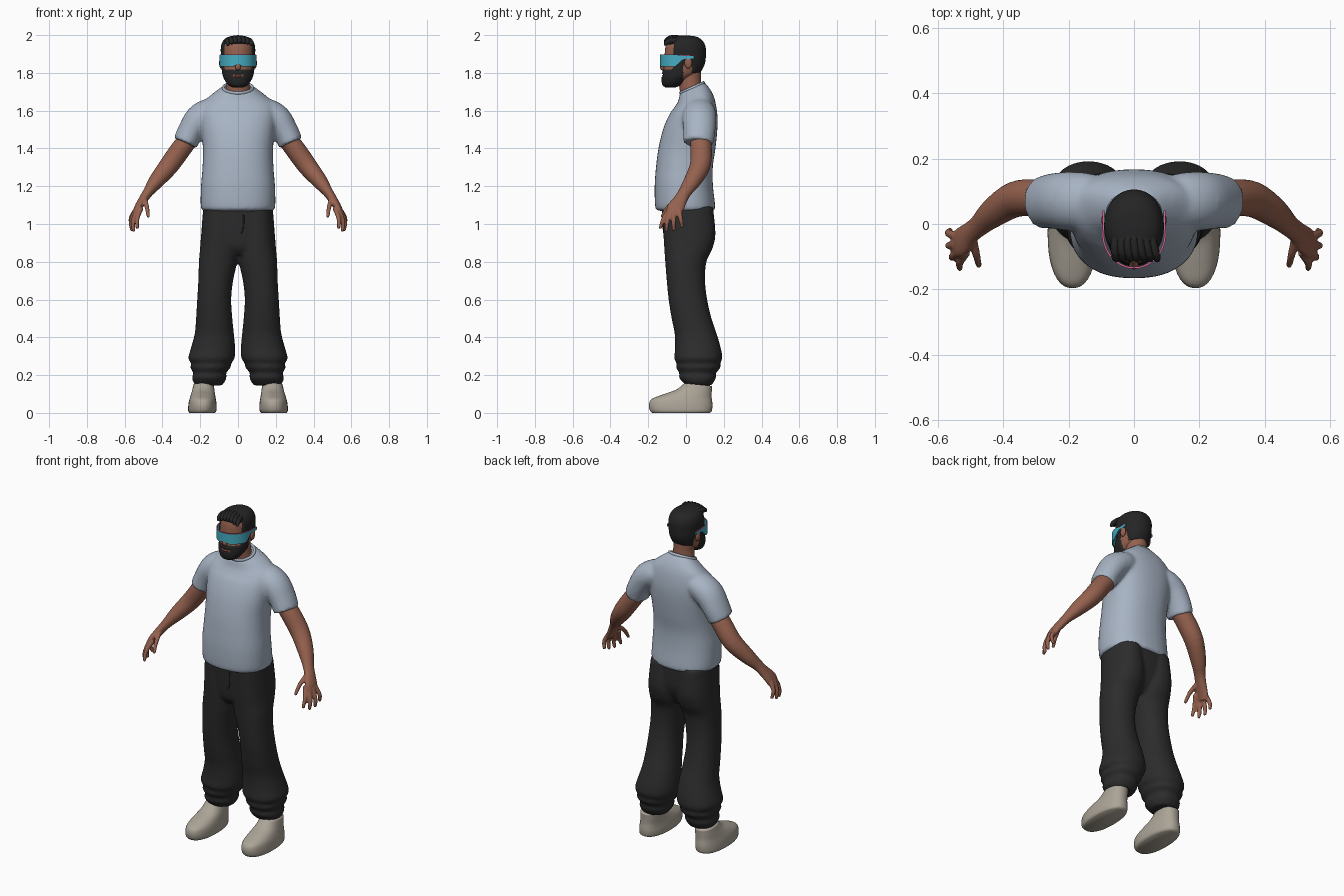
import bpy, bmesh
from math import sin, cos, pi, radians, copysign
from mathutils import Vector, Matrix

cube = bpy.data.objects.get("Cube")
if cube:
    bpy.data.objects.remove(cube, do_unlink=True)


def material(name, r, g, b):
    m = bpy.data.materials.new(name)
    m.use_nodes = True
    m.diffuse_color = (r, g, b, 1)
    bsdf = next(n for n in m.node_tree.nodes if n.type == 'BSDF_PRINCIPLED')
    bsdf.inputs["Base Color"].default_value = (r, g, b, 1)
    bsdf.inputs["Roughness"].default_value = 0.8
    return m


SKIN = material("skin", .30, .12, .077)
HAIR = material("dark hair", .018, .018, .018)
SHIRT = material("pale blue cotton", .39, .455, .55)
PANTS = material("charcoal cloth", .025, .025, .025)
SHOE = material("stone canvas", .41, .37, .31)
VISOR = material("cyan lens", .06, .42, .54)
RIM = material("pink rim", .75, .12, .3)
LIPS = material("lips", .24, .07, .055)


def smooth_rows(rows, steps):
    """Catmull-Rom interpolation between the given rows of numbers."""
    out, last = [], len(rows) - 1
    for i in range(last):
        quad = zip(rows[max(i - 1, 0)], rows[i], rows[i + 1], rows[min(i + 2, last)])
        quad = list(quad)
        for k in range(steps):
            t = k / steps
            out.append([b + t * ((c - a) + t * ((2*a - 5*b + 4*c - d) + t * (3*(b - c) + d - a))) / 2
                        for a, b, c, d in quad])
    return out + [list(rows[-1])]


def skin_rings(bm, rings):
    """Bridge closed rings of points and cap both ends."""
    rings = [[bm.verts.new(p) for p in ring] for ring in rings]
    n = len(rings[0])
    for a, b in zip(rings, rings[1:]):
        for i in range(n):
            j = (i + 1) % n
            bm.faces.new((a[i], a[j], b[j], b[i]))
    bm.faces.new(rings[0])
    bm.faces.new(rings[-1])


def squash(v, power):
    return copysign(abs(v) ** (2 / power), v)


def stack(bm, rows, side=1, power=2.0, seg=40, steps=5):
    """Horizontal sections: z, x min, x max, y front, y back, slope."""
    rings = []
    for z, x0, x1, y0, y1, slope in smooth_rows(rows, steps):
        ring = []
        for i in range(seg):
            a = 2 * pi * i / seg
            dy = (y1 - y0) / 2 * squash(sin(a), power)
            x = (x0 + x1) / 2 + (x1 - x0) / 2 * squash(cos(a), power)
            ring.append((side * x, (y0 + y1) / 2 + dy, z + slope * dy))
        rings.append(ring)
    skin_rings(bm, rings)


def tube(bm, rows, side=1, seg=20, steps=4):
    """Sections along a path: x, y, z, thickness, depth radius."""
    rows = smooth_rows(rows, steps)
    pts = [Vector(r[:3]) for r in rows]
    rings = []
    for i, (p, r) in enumerate(zip(pts, rows)):
        t = (pts[min(i + 1, len(pts) - 1)] - pts[max(i - 1, 0)]).normalized()
        ref = Vector((0, 1, 0)) if abs(t.y) < .9 else Vector((1, 0, 0))
        v = (ref - t * ref.dot(t)).normalized()
        u = v.cross(t)
        ring = [p + u * r[3] * cos(2*pi*k/seg) + v * r[4] * sin(2*pi*k/seg) for k in range(seg)]
        rings.append([(side * q.x, q.y, q.z) for q in ring])
    skin_rings(bm, rings)


def ball(bm, centre, radii):
    m = Matrix.Translation(centre) @ Matrix.Diagonal((*radii, 1))
    bmesh.ops.create_uvsphere(bm, u_segments=20, v_segments=12, radius=1, matrix=m)


def finish(bm, name, *mats, voxel=0, relax=3):
    bmesh.ops.recalc_face_normals(bm, faces=bm.faces[:])
    for f in bm.faces:
        f.smooth = True
    mesh = bpy.data.meshes.new(name)
    bm.to_mesh(mesh)
    bm.free()
    for m in mats:
        mesh.materials.append(m)
    ob = bpy.data.objects.new(name, mesh)
    bpy.context.collection.objects.link(ob)
    if voxel:
        blend = ob.modifiers.new("blend", 'REMESH')
        blend.mode, blend.voxel_size, blend.use_smooth_shade = 'VOXEL', voxel, True
        soft = ob.modifiers.new("soften", 'SMOOTH')
        soft.iterations = relax
    return ob


# Shirt: torso and two sleeves fused together
bm = bmesh.new()
torso = [(1.07, .183, -.148, .145, 0), (1.09, .197, -.163, .155, 0), (1.2, .196, -.166, .143, 0),
         (1.3, .188, -.159, .142, 0), (1.4, .186, -.146, .156, 0), (1.5, .195, -.122, .166, 0),
         (1.58, .2, -.088, .166, 0), (1.64, .185, -.06, .152, .2), (1.68, .14, -.042, .13, .35),
         (1.722, .08, -.032, .098, .45)]
stack(bm, [(z, -w, w, y0, y1, k) for z, w, y0, y1, k in torso], power=2.3)
for s in (1, -1):
    tube(bm, [(.1, .07, 1.6, .06, .075), (.15, .07, 1.59, .075, .088), (.205, .07, 1.555, .078, .09),
              (.25, .07, 1.49, .07, .085), (.28, .065, 1.428, .066, .08)], s)
finish(bm, "shirt", SHIRT, voxel=.01, relax=5)

# Ribbed collar
bpy.ops.mesh.primitive_torus_add(major_radius=.075, minor_radius=.008, major_segments=40,
                                 minor_segments=10, location=(0, .033, 1.72), rotation=(.42, 0, 0))
collar = bpy.context.object
collar.name = "collar"
collar.scale = (1.03, .9, 1.2)
collar.data.materials.append(SHIRT)
bpy.ops.object.shade_smooth()

# Trousers: hips and two baggy legs with gathered cuffs
bm = bmesh.new()
stack(bm, [(.84, -.12, .12, -.08, .08, 0), (.88, -.19, .19, -.108, .11, 0),
           (.96, -.192, .192, -.12, .14, 0), (1.1, -.18, .18, -.13, .14, 0)], power=2.4)
leg = [(.145, .085, .222, 0, .135), (.165, .07, .238, -.02, .148), (.19, .06, .243, -.038, .16),
       (.21, .064, .236, -.034, .158), (.24, .04, .252, -.052, .183), (.262, .036, .248, -.05, .181),
       (.29, .018, .263, -.062, .192), (.34, .015, .25, -.058, .185), (.42, .022, .229, -.06, .162),
       (.5, .03, .222, -.076, .135), (.6, .036, .216, -.092, .112), (.7, .026, .21, -.102, .101),
       (.8, .004, .207, -.11, .108), (.87, -.005, .201, -.115, .14), (.95, 0, .195, -.12, .156),
       (1.09, .01, .184, -.125, .143)]
for s in (1, -1):
    stack(bm, [(*row, 0) for row in leg], s, power=2.2)
finish(bm, "trousers", PANTS, voxel=.01, relax=3)

# Fly seam on the trouser front
bm = bmesh.new()
tube(bm, [(.03, -.122, 1.07, .004, .006), (.028, -.118, .98, .004, .006), (.005, -.11, .93, .004, .006)], seg=8)
finish(bm, "fly_seam", PANTS)

# Shoes and ankles
shoe = [(0, .122, .258, -.18, .125), (.012, .114, .264, -.192, .136), (.04, .113, .263, -.196, .14),
        (.065, .116, .259, -.182, .139), (.088, .12, .252, -.125, .136), (.115, .124, .244, -.052, .136),
        (.15, .128, .236, -.008, .138)]
for s, tag in ((1, "left"), (-1, "right")):
    bm = bmesh.new()
    stack(bm, [(*row, -.1 * i / 6) for i, row in enumerate(shoe)], s, power=2.3, steps=4)
    finish(bm, tag + "_shoe", SHOE)
    bm = bmesh.new()
    stack(bm, [(.1, .135, .22, .03, .115, 0), (.25, .135, .22, .03, .115, 0)], s)
    finish(bm, tag + "_ankle", SKIN)

# Arms with hands
fingers = [((.512, -.085, 1.085), (.533, -.118, 1.03), (.533, -.136, .98)),
           ((.538, -.085, 1.07), (.556, -.1, 1.01), (.553, -.104, .965)),
           ((.546, -.062, 1.07), (.566, -.066, 1.01), (.562, -.064, .968)),
           ((.546, -.036, 1.07), (.568, -.028, 1.025), (.562, -.02, .985)),
           ((.493, -.045, 1.13), (.482, -.095, 1.09), (.475, -.126, 1.04))]
for s, tag in ((1, "left"), (-1, "right")):
    bm = bmesh.new()
    tube(bm, [(.23, .075, 1.49, .05, .055), (.3, .08, 1.4, .054, .057), (.365, .075, 1.31, .052, .055),
              (.43, .035, 1.23, .042, .046), (.475, -.005, 1.17, .028, .035),
              (.502, -.028, 1.13, .024, .036), (.53, -.055, 1.085, .02, .046),
              (.545, -.066, 1.05, .014, .038)], s)
    for base, mid, tip in fingers:
        end = Vector(tip) + (Vector(tip) - Vector(mid)).normalized() * .006
        tube(bm, [(*base, .013, .014), (*mid, .012, .012), (*tip, .009, .009), (*end, .004, .004)], s, seg=12)
    finish(bm, tag + "_arm", SKIN, voxel=.006, relax=2)

# Neck
bm = bmesh.new()
stack(bm, [(1.66, -.085, .085, -.035, .1, .3), (1.71, -.066, .066, -.032, .085, .2),
           (1.76, -.058, .058, -.04, .08, 0), (1.83, -.058, .058, -.04, .08, 0)])
finish(bm, "neck", SKIN)

# Head: hair and beard are raised regions chosen by position
bm = bmesh.new()
head = [(1.728, .022, -.105, -.06), (1.74, .048, -.12, -.03), (1.77, .068, -.124, .02),
        (1.8, .078, -.12, .066), (1.85, .083, -.115, .094), (1.9, .085, -.113, .099),
        (1.94, .084, -.108, .097), (1.97, .071, -.095, .08), (1.986, .046, -.066, .052),
        (1.992, .012, -.025, .01)]
stack(bm, [(z, -w, w, y0, y1, 0) for z, w, y0, y1 in head], seg=96, steps=8, power=2.1)
bmesh.ops.recalc_face_normals(bm, faces=bm.faces[:])


def region(c):
    hairline = 1.953 if c.y < -.065 else 1.85 if c.y < .03 else 1.8
    if c.z > hairline:
        return 1
    mouth = abs(c.x) < .024 and 1.779 < c.z < 1.79
    if c.y < -.015 and c.z < 1.818 + max(0, c.y + .08) * .8 and not mouth:
        return 1
    return 0


for f in bm.faces:
    f.material_index = region(f.calc_center_median())
bm.normal_update()
raised = [(v, v.normal.copy()) for v in bm.verts if all(f.material_index for f in v.link_faces)]
for v, n in raised:
    v.co += n * .006
finish(bm, "head", SKIN, HAIR)

# Swept locks over the forehead
bm = bmesh.new()
for i in range(-3, 4):
    x = i * .019
    drop = .0016 * i * i
    tube(bm, [(x * .8, -.01, 1.978 - drop, .014, .012), (x, -.06, 1.985 - drop, .016, .014),
              (x * 1.08 + .006, -.098, 1.977 - drop, .015, .013),
              (x * 1.1 + .01, -.113, 1.96 - drop, .006, .005)], seg=12)
finish(bm, "front_locks", HAIR)

# Nose, ears and lips
bm = bmesh.new()
tube(bm, [(0, -.106, 1.88, .008, .008), (0, -.12, 1.85, .011, .01), (0, -.127, 1.83, .015, .012),
          (0, -.118, 1.818, .01, .008)], seg=16)
for s in (1, -1):
    ball(bm, (s * .089, .012, 1.853), (.011, .02, .03))
finish(bm, "nose_and_ears", SKIN)
bm = bmesh.new()
ball(bm, (0, -.12, 1.783), (.02, .007, .006))
finish(bm, "lips", LIPS)

# Wraparound visor: curved lens running into straight temple bars
front = [(.095 * sin(radians(a)), -.03 - .104 * cos(radians(a))) for a in range(-90, 91, 5)]
bars = [(.094, -.03 + .012 * k) for k in range(1, 7)]
path = [(-x, y) for x, y in reversed(bars)] + front + bars


def band(name, mat, low, high, thick):
    bm = bmesh.new()
    cols = [(bm.verts.new((x, y, low(x, y))), bm.verts.new((x, y, high(x, y)))) for x, y in path]
    for a, b in zip(cols, cols[1:]):
        bm.faces.new((a[0], b[0], b[1], a[1]))
    ob = finish(bm, name, mat)
    solid = ob.modifiers.new("thickness", 'SOLIDIFY')
    solid.thickness, solid.offset = thick, 0
    for p in ob.data.polygons:
        p.use_smooth = False


def lens_bottom(x, y):
    taper = min(max((y + .055) / .04, 0), 1)
    return 1.834 + .014 * max(0, 1 - abs(x) / .022) + .04 * taper


def lens_top(x, y):
    return 1.895 - .006 * min(max((y + .05) / .04, 0), 1)


band("visor", VISOR, lens_bottom, lens_top, .006)
band("visor_rim", RIM, lens_top, lambda x, y: lens_top(x, y) + .002, .005)
